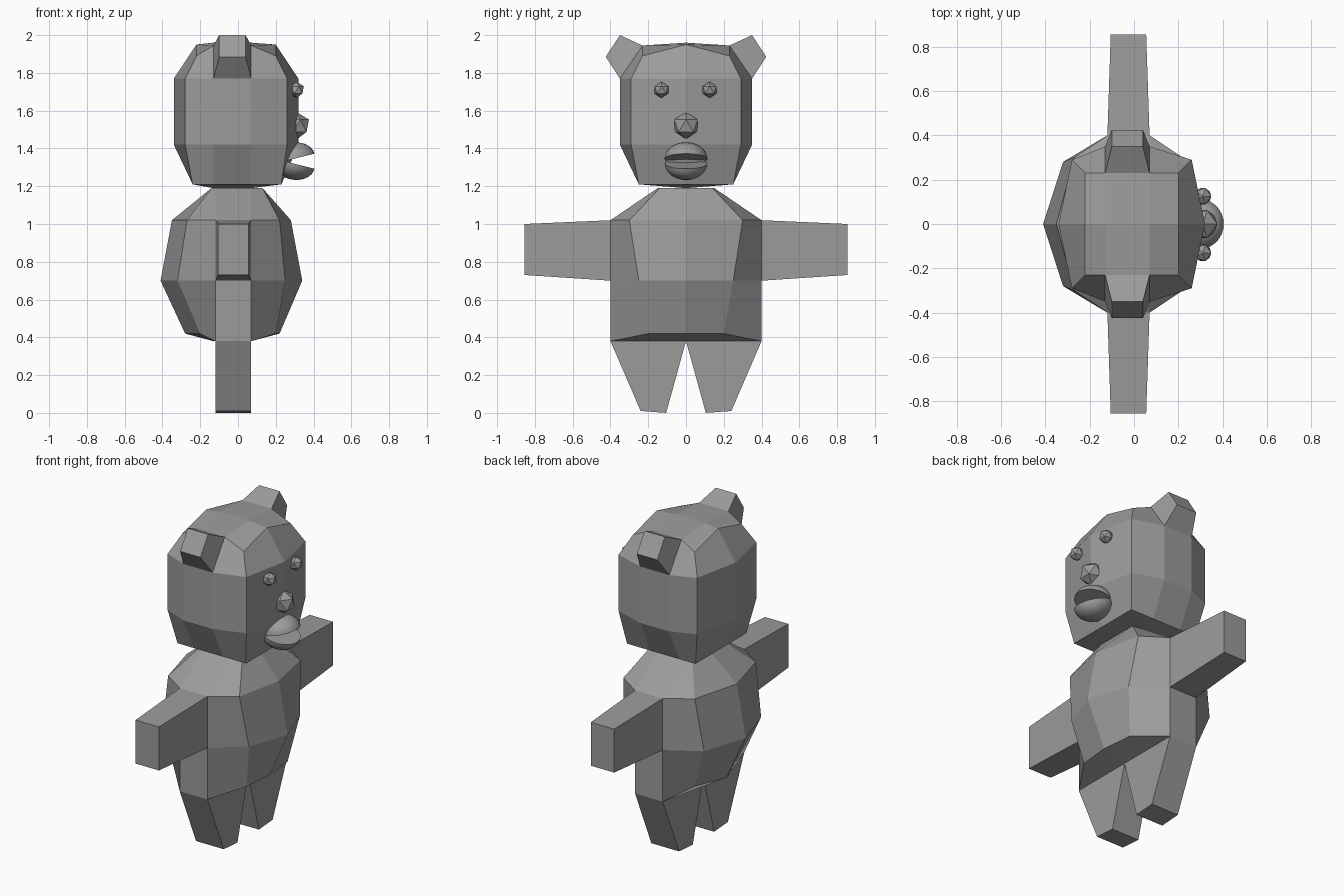
import bpy, bmesh, math
from mathutils import Matrix

if "Cube" in bpy.data.objects:
    bpy.data.objects.remove(bpy.data.objects["Cube"])

grey = bpy.data.materials.new("mid_grey")
grey.diffuse_color = (0.33, 0.33, 0.33, 1)
grey.use_nodes = True
grey.node_tree.nodes["Principled BSDF"].inputs["Base Color"].default_value = grey.diffuse_color


def finish(bm, name, mirror=False):
    bmesh.ops.recalc_face_normals(bm, faces=bm.faces)
    me = bpy.data.meshes.new(name)
    bm.to_mesh(me)
    bm.free()
    me.materials.append(grey)
    ob = bpy.data.objects.new(name, me)
    bpy.context.collection.objects.link(ob)
    if mirror:
        mod = ob.modifiers.new("mirror", 'MIRROR')
        mod.use_axis = (False, True, False)
        mod.use_clip = True
    return ob


def shell(name, rings, low, high):
    """Half shell of six-point rings (front centre to back centre), with caps."""
    bm = bmesh.new()
    rows = [[bm.verts.new(p) for p in r] for r in rings]
    for a, b in zip(rows, rows[1:]):
        for i in range(5):
            bm.faces.new((a[i], a[i + 1], b[i + 1], b[i]))
    for r, z in ((rows[0], low), (rows[-1], high)):
        c1, c2 = bm.verts.new((0.07, 0, z)), bm.verts.new((-0.13, 0, z))
        bm.faces.new((r[0], r[1], r[2], c1))
        bm.faces.new((r[2], r[3], c2, c1))
        bm.faces.new((r[3], r[4], r[5], c2))
    # keep the half shell's normals outward before mirroring
    return finish(bm, name, True)


def limb(name, root, tip):
    """Box between two sections, each (x0, x1, (y, z), (y, z)); mirrored."""
    bm = bmesh.new()
    ends = []
    for x0, x1, p, q in (root, tip):
        ends.append([bm.verts.new(v) for v in
                     ((x0, *p), (x1, *p), (x1, *q), (x0, *q))])
    a, b = ends
    bm.faces.new(a)
    bm.faces.new(b)
    for i in range(4):
        j = (i + 1) % 4
        bm.faces.new((a[i], a[j], b[j], b[i]))
    return finish(bm, name, True)


def at(z, pts):
    return [(x, y, z) for x, y in pts]


# Head: faceted rounded block
wide = [(0.32, 0), (0.26, 0.29), (0.07, 0.35), (-0.13, 0.35), (-0.28, 0.29), (-0.34, 0)]
shell("head", [
    at(1.21, [(0.23, 0), (0.23, 0.25), (0.07, 0.25), (-0.13, 0.25), (-0.24, 0.25), (-0.24, 0)]),
    at(1.42, wide),
    at(1.77, wide),
    [(0.20, 0, 1.95), (0.20, 0.23, 1.89), (0.07, 0.23, 1.945),
     (-0.13, 0.23, 1.945), (-0.22, 0.23, 1.89), (-0.22, 0, 1.95)],
], 1.19, 1.96)

# Torso: belly bulging to front and back
shell("torso", [
    [(0.22, 0, 0.42), (0.20, 0.20, 0.42), (0.07, 0.40, 0.38),
     (-0.12, 0.40, 0.38), (-0.20, 0.20, 0.42), (-0.28, 0, 0.42)],
    at(0.70, [(0.34, 0), (0.25, 0.25), (0.07, 0.40), (-0.12, 0.40), (-0.32, 0.28), (-0.41, 0)]),
    at(1.02, [(0.28, 0), (0.22, 0.30), (0.07, 0.40), (-0.12, 0.40), (-0.27, 0.30), (-0.35, 0)]),
    at(1.19, [(0.13, 0), (0.13, 0.14), (0.07, 0.15), (-0.12, 0.15), (-0.14, 0.14), (-0.14, 0)]),
], 0.38, 1.19)

# Ears, arms and legs
limb("ears", (-0.13, 0.07, (0.23, 1.945), (0.35, 1.77)),
     (-0.10, 0.04, (0.35, 2.0), (0.425, 1.885)))
limb("arms", (-0.12, 0.07, (0.40, 1.02), (0.40, 0.70)),
     (-0.105, 0.055, (0.855, 1.0), (0.855, 0.73)))
limb("legs", (-0.12, 0.07, (0.0, 0.38), (0.40, 0.38)),
     (-0.12, 0.07, (0.105, 0.0), (0.24, 0.01)))


# Eyes and nose: twenty-sided beads
def bead(name, loc, r):
    bm = bmesh.new()
    bmesh.ops.create_icosphere(bm, subdivisions=1, radius=r,
                               matrix=Matrix.Translation(loc))
    return finish(bm, name)


for side, y in (("left", 0.125), ("right", -0.13)):
    bead("eye_" + side, (0.31, y, 1.71), 0.043)
bead("nose", (0.31, 0, 1.52), 0.073)


# Mouth: two half-domes opening to the front
def lip(name, z, sign):
    bm = bmesh.new()
    bmesh.ops.create_uvsphere(bm, u_segments=32, v_segments=16, radius=1)
    geom = bm.verts[:] + bm.edges[:] + bm.faces[:]
    bmesh.ops.bisect_plane(bm, geom=geom, dist=1e-4, plane_co=(0, 0, 0),
                           plane_no=(0, 0, -sign), clear_outer=True)
    bmesh.ops.holes_fill(bm, edges=[e for e in bm.edges if e.is_boundary])
    bm.transform(Matrix.Translation((0.295, 0, z))
                 @ Matrix.Rotation(-sign * math.radians(14), 4, 'Y')
                 @ Matrix.Diagonal((0.113, 0.113, 0.085, 1)))
    ob = finish(bm, name)
    bpy.context.view_layer.objects.active = ob
    ob.select_set(True)
    bpy.ops.object.shade_smooth_by_angle(angle=math.radians(35))
    ob.select_set(False)


lip("upper_lip", 1.345, 1)
lip("lower_lip", 1.32, -1)
